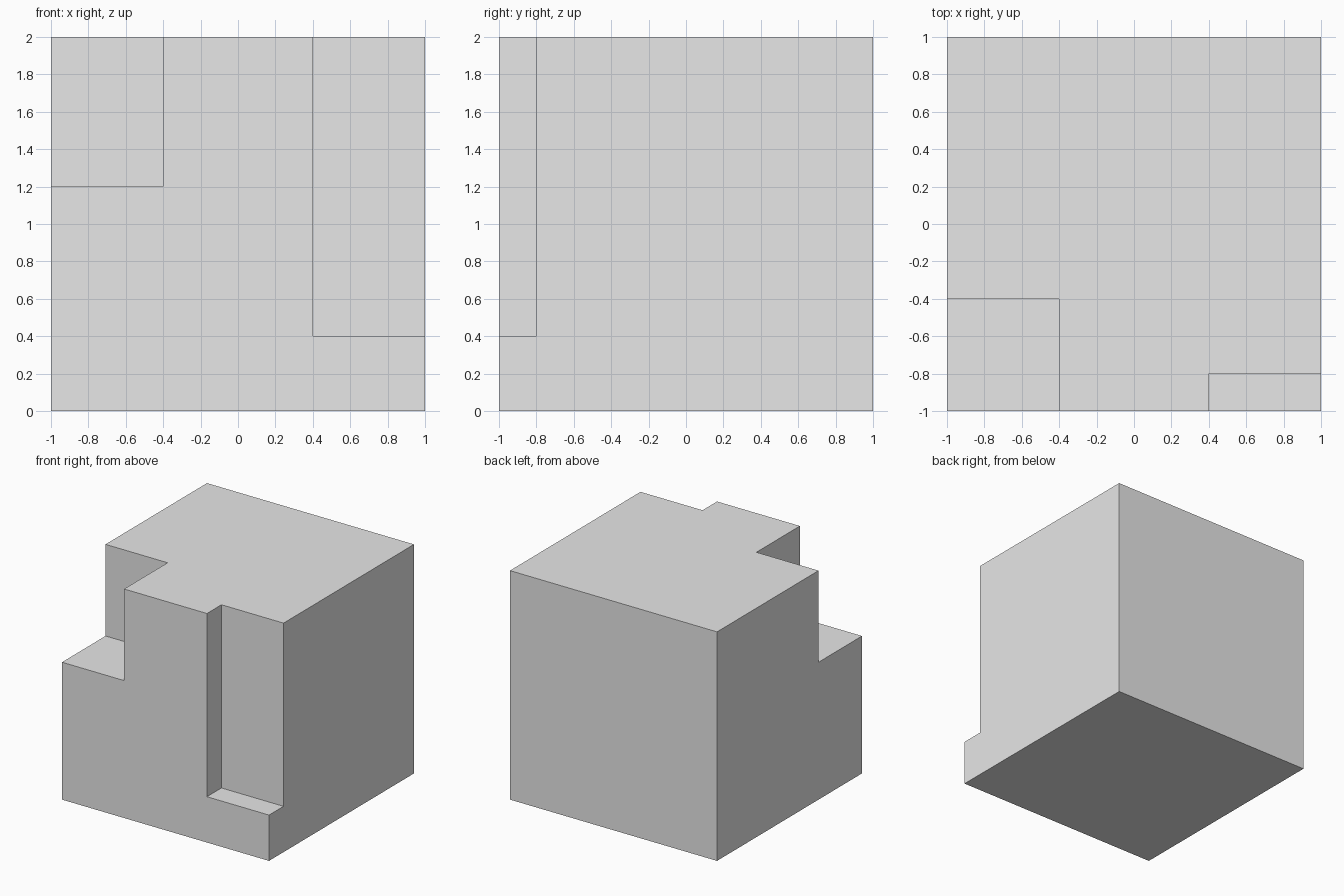
import bpy
import bmesh
from mathutils import Vector

default = bpy.data.objects.get("Cube")
if default:
    bpy.data.objects.remove(default, do_unlink=True)

# Single plain grey material
grey = bpy.data.materials.new("light_grey")
grey.use_nodes = True
colour = (0.8, 0.8, 0.8, 1.0)
grey.diffuse_color = colour
grey.node_tree.nodes["Principled BSDF"].inputs["Base Color"].default_value = colour


def box(name, low, high):
    """Axis-aligned box between two corners."""
    low, high = Vector(low), Vector(high)
    bm = bmesh.new()
    bmesh.ops.create_cube(bm, size=1)
    bmesh.ops.scale(bm, vec=high - low, verts=bm.verts)
    bmesh.ops.translate(bm, vec=(low + high) / 2, verts=bm.verts)
    mesh = bpy.data.meshes.new(name)
    bm.to_mesh(mesh)
    bm.free()
    mesh.materials.append(grey)
    obj = bpy.data.objects.new(name, mesh)
    bpy.context.collection.objects.link(obj)
    return obj


def cut(target, cutter):
    """Subtract a box from the target, then discard the box."""
    cutter.hide_render = True
    mod = target.modifiers.new(cutter.name, 'BOOLEAN')
    mod.operation = 'DIFFERENCE'
    mod.solver = 'EXACT'
    mod.object = cutter
    bpy.context.view_layer.objects.active = target
    bpy.ops.object.modifier_apply(modifier=mod.name)
    bpy.data.objects.remove(cutter, do_unlink=True)


# Main block, with cutters running past its outer faces
block = box("notched_block", (-1, -1, 0), (1, 1, 2))

# Square corner notch at the top front, on the right
cut(block, box("corner_notch", (-1.2, -1.2, 1.2), (-0.4, -0.4, 2.2)))

# Tall shallow notch down the front, on the left
cut(block, box("tall_notch", (0.4, -1.2, 0.4), (1.2, -0.8, 2.2)))
